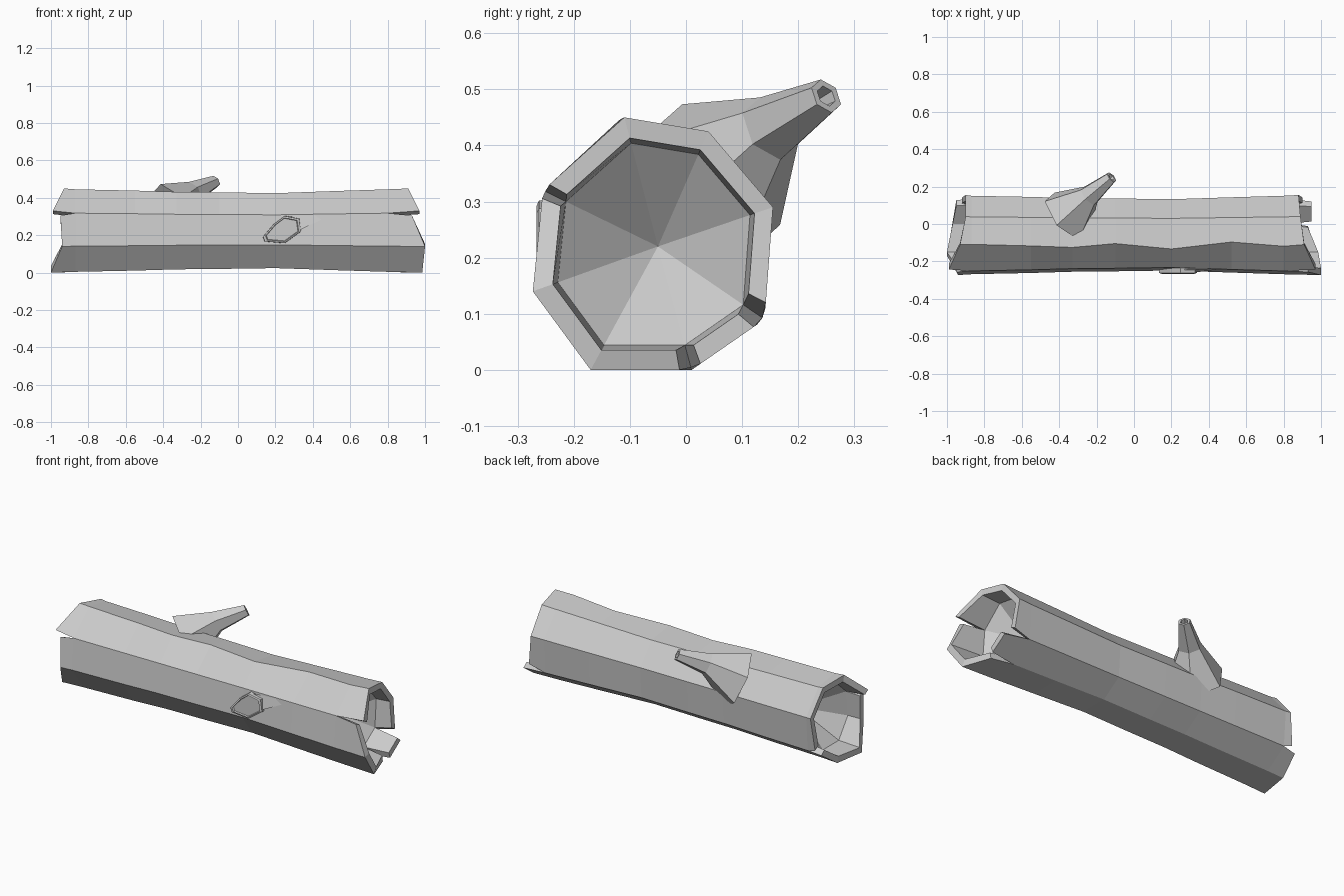
import bpy, bmesh, math
from mathutils import Vector

if "Cube" in bpy.data.objects:
    bpy.data.objects.remove(bpy.data.objects["Cube"], do_unlink=True)

bark = bpy.data.materials.new("plain_grey_bark")
bark.use_nodes = True
GREY = (0.6, 0.6, 0.6, 1)
bark.diffuse_color = GREY
bark.node_tree.nodes["Principled BSDF"].inputs["Base Color"].default_value = GREY


def finish(bm, name):
    bmesh.ops.recalc_face_normals(bm, faces=bm.faces)
    mesh = bpy.data.meshes.new(name)
    bm.to_mesh(mesh)
    bm.free()
    mesh.materials.append(bark)
    obj = bpy.data.objects.new(name, mesh)
    bpy.context.collection.objects.link(obj)
    return obj


def bridge(bm, a, b):
    n = len(a)
    for i in range(n):
        j = (i + 1) % n
        bm.faces.new((a[i], a[j], b[j], b[i]))


# Log cross-section (y, z), from the top ridge round the front
PROFILE = [(-0.11, 0.45), (-0.255, 0.32), (-0.273, 0.14), (-0.17, 0.0),
           (0.01, 0.0), (0.14, 0.09), (0.155, 0.29), (0.04, 0.425)]
N = len(PROFILE)
MID = Vector((0, -0.05, 0.22))


def section(x, i, scale, ridge=0.0):
    y, z = PROFILE[i]
    p = MID + (Vector((0, y, z)) - MID) * scale
    return Vector((x, p.y + (ridge if i == 0 else 0), p.z))


# Trunk skin: station x, scale, sideways wander of the top ridge
STATIONS = [(-0.87, 0.98, 0), (-0.55, 0.95, -0.01), (-0.33, 0.92, -0.02), (-0.1, 0.91, 0),
            (0.2, 0.89, -0.03), (0.52, 0.94, 0.01), (0.8, 0.98, -0.01)]
bm = bmesh.new()
rows = [[bm.verts.new(section(x, i, s, r)) for i in range(N)] for x, s, r in STATIONS]
for a, b in zip(rows, rows[1:]):
    bridge(bm, a, b)


def broken_end(outer, root_x, inward, tips, cracks):
    """Hollow, splintered end; tips = x per edge, cracks = edge: (x before, x after, gap)."""
    core = [bm.verts.new(section(root_x, i, 0.8)) for i in range(N)]
    centre = bm.verts.new(MID + Vector((root_x + inward, 0, 0)))

    def tip(i, x, toward, gap, scale):
        p = section(x, i, scale)
        return bm.verts.new(p.lerp(section(x, toward % N, scale), gap))

    lips = []
    for scale in (1.0, 0.84):
        ring = []
        for i in range(N):
            if i in cracks:
                before, after, gap = cracks[i]
                ring.append((tip(i, before, i - 1, gap, scale), tip(i, after, i + 1, gap, scale)))
            else:
                ring.append((tip(i, tips[i], i, 0, scale),) * 2)
        lips.append(ring)
    out, inn = lips
    for i in range(N):
        j = (i + 1) % N
        bm.faces.new((outer[i], outer[j], out[j][0], out[i][1]))
        bm.faces.new((core[i], core[j], inn[j][0], inn[i][1]))
        bm.faces.new((out[i][1], out[j][0], inn[j][0], inn[i][1]))
        bm.faces.new((core[i], core[j], centre))
        if i in cracks:
            for side in (0, 1):
                bm.faces.new((outer[i], core[i], inn[i][side], out[i][side]))


broken_end(rows[-1], 0.8, -0.14, [0.91, 0, 1.0, 0.985, 0, 0, 0.88, 0.89],
           {1: (0.97, 0.93, 0.08), 4: (0.93, 0.95, 0.12), 5: (0.95, 0.9, 0.15)})
broken_end(rows[0], -0.87, 0.2, [-0.93, 0, -0.94, -1.0, -0.97, 0, -0.9, -0.9],
           {1: (-0.99, -0.95, 0.08), 5: (-0.95, -0.92, 0.1)})
finish(bm, "log_trunk")

# Broken branch: flared base, tapering to a hollow tip
bm = bmesh.new()
RINGS = [((-0.36, 0.04, 0.33), 0.16), ((-0.24, 0.15, 0.43), 0.062),
         ((-0.12, 0.25, 0.488), 0.033), ((-0.12, 0.25, 0.488), 0.02),
         ((-0.15, 0.225, 0.473), 0.016)]
axis = (Vector(RINGS[2][0]) - Vector(RINGS[0][0])).normalized()
side = axis.cross(Vector((0, 0, 1))).normalized()
up = side.cross(axis)
loops = []
for c, r in RINGS:
    angles = [math.tau * (k + 0.5) / 6 for k in range(6)]
    loops.append([bm.verts.new(Vector(c) + r * (side * math.cos(a) + up * math.sin(a)))
                  for a in angles])
for a, b in zip(loops, loops[1:]):
    bridge(bm, a, b)
bm.faces.new(loops[0])
bm.faces.new(loops[-1])
finish(bm, "broken_branch")

# Sawn knot on the front, with a bark ridge running from it
bm = bmesh.new()
KNOT = [(0.13, 0.19), (0.19, 0.26), (0.25, 0.305), (0.33, 0.29),
        (0.34, 0.22), (0.25, 0.155), (0.14, 0.165)]
loops = []
for y, s in ((-0.22, 1.0), (-0.262, 0.96), (-0.266, 0.84), (-0.258, 0.8)):
    loops.append([bm.verts.new((0.24 + (x - 0.24) * s, y, 0.23 + (z - 0.23) * s))
                  for x, z in KNOT])
for a, b in zip(loops, loops[1:]):
    bridge(bm, a, b)
bm.faces.new(loops[0])
bm.faces.new(loops[-1])
finish(bm, "front_knot")

bm = bmesh.new()
top, low, back, end = [bm.verts.new(p) for p in
                       ((0.27, -0.245, 0.303), (0.335, -0.258, 0.23), (0.28, -0.2, 0.25), (0.5, -0.236, 0.31))]
for f in ((top, low, end), (top, back, low), (top, end, back), (low, back, end)):
    bm.faces.new(f)
finish(bm, "knot_ridge")
